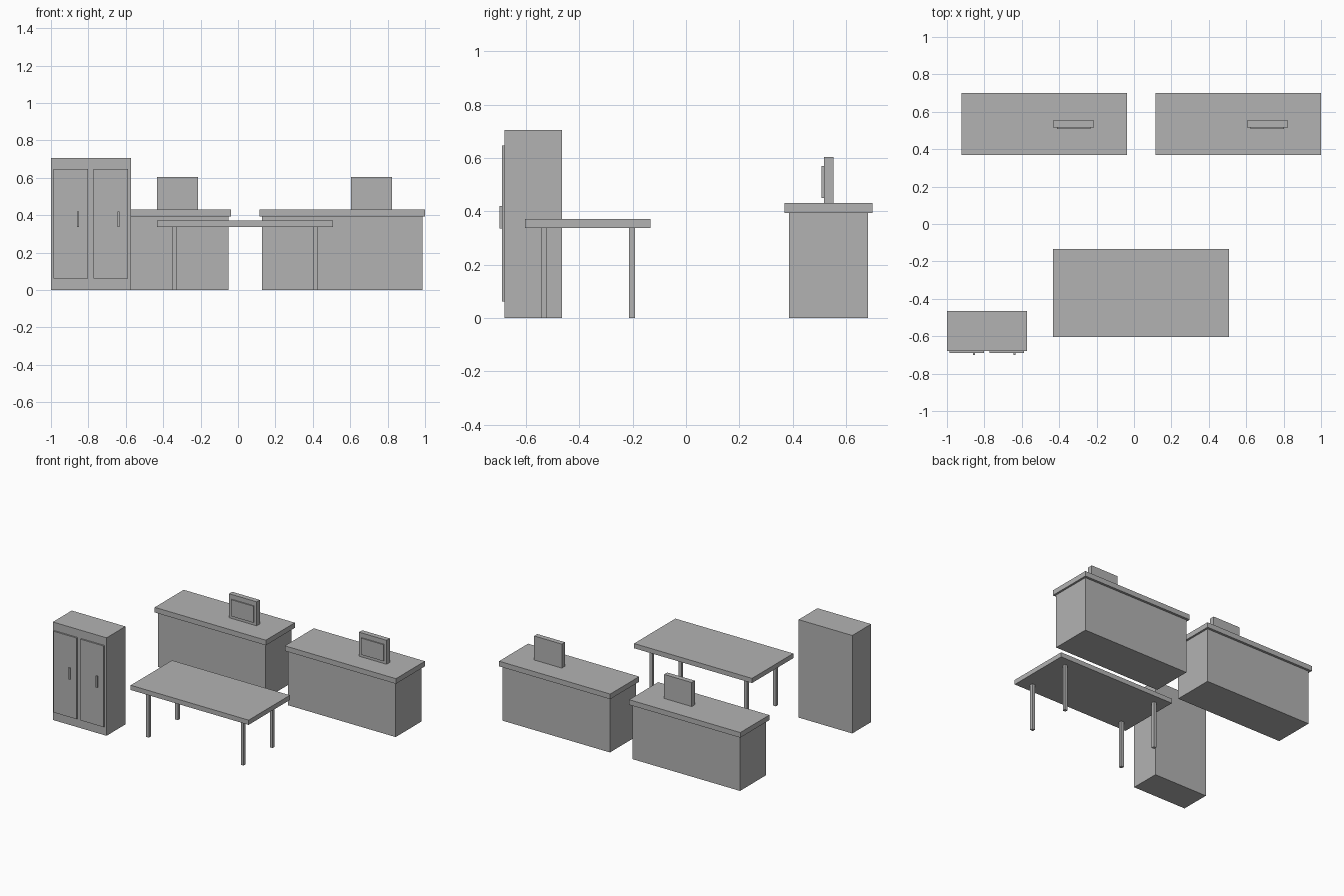
import bpy

old = bpy.data.objects.get("Cube")
if old:
    bpy.data.objects.remove(old, do_unlink=True)

# One plain grey for all the furniture
grey = bpy.data.materials.new("plain_grey")
grey.use_nodes = True
colour = (0.45, 0.45, 0.45, 1.0)
grey.diffuse_color = colour
grey.node_tree.nodes["Principled BSDF"].inputs["Base Color"].default_value = colour


def box(name, x, y, z):
    """Box spanning the given (low, high) range on each axis."""
    spans = (x, y, z)
    bpy.ops.mesh.primitive_cube_add(size=1, location=[(a + b) / 2 for a, b in spans])
    obj = bpy.context.object
    obj.name = name
    obj.scale = [b - a for a, b in spans]
    bpy.ops.object.transform_apply(location=False, rotation=False, scale=True)
    obj.data.materials.append(grey)
    return obj


def around(centre, half):
    return (centre - half, centre + half)


# Cupboard with two doors and slim handles
box("cupboard_body", (-1.0, -0.572), (-0.68, -0.465), (0, 0.706))
for side, door_x, handle_x in (("right", -0.895, -0.856), ("left", -0.68, -0.639)):
    box(f"cupboard_door_{side}", around(door_x, 0.092), (-0.691, -0.68), (0.062, 0.647))
    box(f"cupboard_handle_{side}", around(handle_x, 0.005), (-0.7, -0.691), (0.337, 0.42))

# Table with four square legs
table_x, table_y = 0.037, -0.368
box("table_top", around(table_x, 0.47), around(table_y, 0.235), (0.338, 0.372))
for side, sx in (("right", -1), ("left", 1)):
    for end, sy in (("front", -1), ("back", 1)):
        box(f"table_leg_{end}_{side}", around(table_x + sx * 0.377, 0.011),
            around(table_y + sy * 0.165, 0.011), (0, 0.338))

# Two matching counters, each with a monitor
for side, cx, monitor_x in (("right", -0.48, -0.323), ("left", 0.557, 0.713)):
    box(f"counter_body_{side}", around(cx, 0.429), (0.387, 0.683), (0, 0.394))
    box(f"counter_top_{side}", around(cx, 0.443), (0.37, 0.7), (0.394, 0.431))
    box(f"monitor_case_{side}", around(monitor_x, 0.11), (0.517, 0.553), (0.431, 0.604))
    box(f"monitor_screen_{side}", around(monitor_x, 0.09), (0.509, 0.517), (0.451, 0.57))
